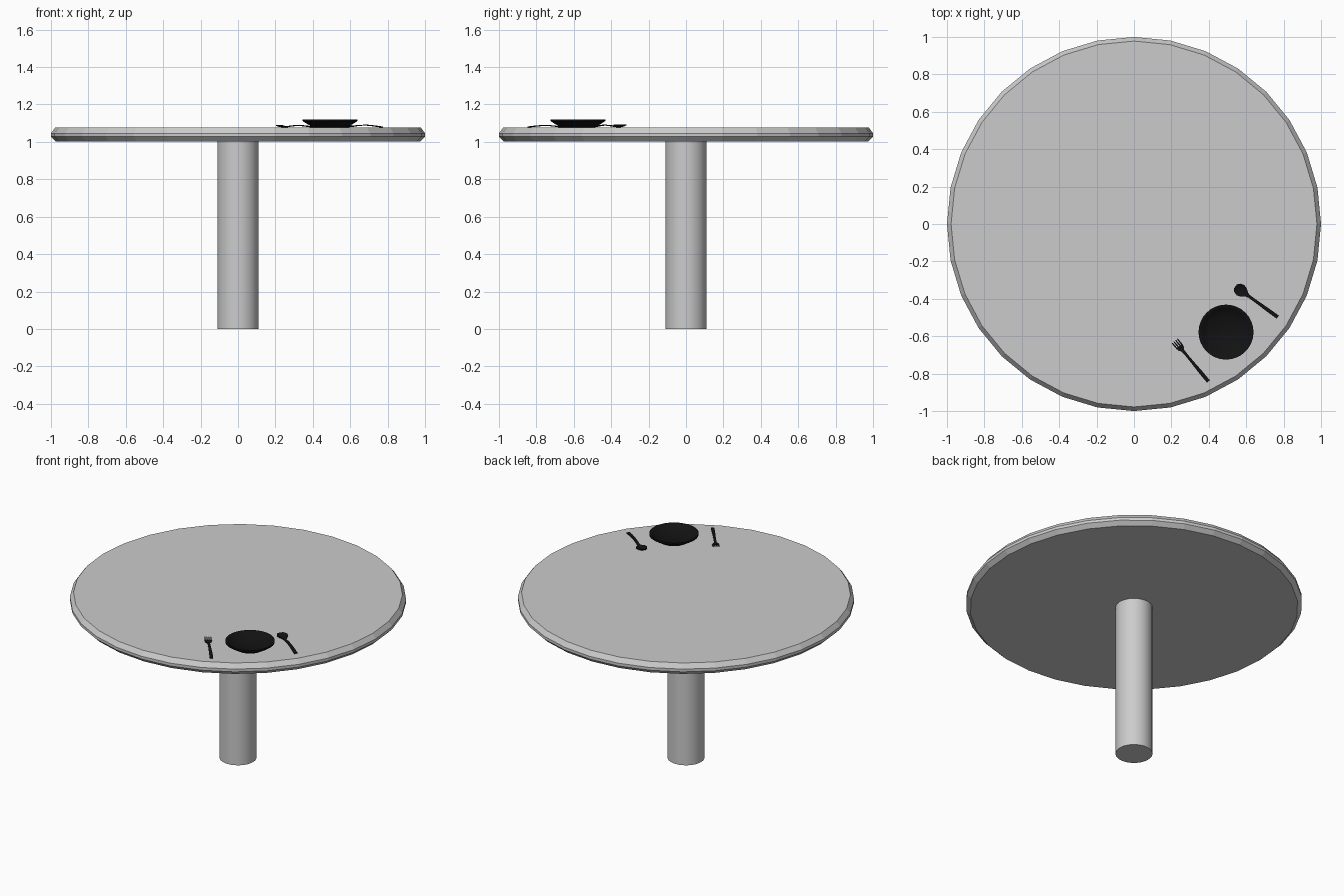
import bpy, bmesh, math
from mathutils import Vector, Matrix

if "Cube" in bpy.data.objects:
    bpy.data.objects.remove(bpy.data.objects["Cube"])

black = bpy.data.materials.new("black")
black.diffuse_color = (0.006, 0.006, 0.006, 1)
black.use_nodes = True
black.node_tree.nodes["Principled BSDF"].inputs["Base Color"].default_value = black.diffuse_color
TOP = 1.076


def finish(name, bm, loc=(0, 0, 0), angle=0, mat=None):
    bmesh.ops.recalc_face_normals(bm, faces=bm.faces)
    me = bpy.data.meshes.new(name)
    bm.to_mesh(me)
    bm.free()
    ob = bpy.data.objects.new(name, me)
    bpy.context.collection.objects.link(ob)
    ob.location = loc
    ob.rotation_euler.z = angle
    if mat:
        me.materials.append(mat)
    return ob


def lathe(name, profile, n=32, smooth=None, **kw):
    """Revolve (radius, z) points and cap both ends."""
    bm = bmesh.new()
    rings = [[bm.verts.new((r * math.cos(2 * math.pi * i / n),
                            r * math.sin(2 * math.pi * i / n), z))
              for i in range(n)] for r, z in profile]
    for a, b in zip(rings, rings[1:]):
        for i in range(n):
            j = (i + 1) % n
            bm.faces.new((a[i], a[j], b[j], b[i]))
    bm.faces.new(rings[0])
    bm.faces.new(rings[-1])
    ob = finish(name, bm, **kw)
    if smooth:
        bpy.ops.object.select_all(action='DESELECT')
        bpy.context.view_layer.objects.active = ob
        ob.select_set(True)
        bpy.ops.object.shade_smooth_by_angle(angle=math.radians(smooth))
    return ob


def strip(bm, stations, thick=0.005, cols=2, offset=0.0):
    """Thin bar along +x from (distance, half width, height, cup depth) stations."""
    rows = []
    for s, w, z, cup in stations:
        ts = [2 * k / (cols - 1) - 1 for k in range(cols)]
        low = [bm.verts.new((s, offset + t * w, z - cup * (1 - t * t))) for t in ts]
        high = [bm.verts.new(v.co + Vector((0, 0, thick))) for v in low]
        rows.append(low + high[::-1])
    m = 2 * cols
    for a, b in zip(rows, rows[1:]):
        for i in range(m):
            j = (i + 1) % m
            bm.faces.new((a[i], a[j], b[j], b[i]))
    for r in (rows[0], rows[-1]):
        for k in range(cols - 1):
            bm.faces.new((r[k], r[k + 1], r[m - 2 - k], r[m - 1 - k]))


# table
lathe("table_leg", [(0.11, 0), (0.11, 1.003)], smooth=30)
lathe("table_top", [(0.975, 1.003), (1.0, 1.028), (1.0, 1.046), (0.978, TOP)])

# plate: flat foot, sloping wall, upright rim, hollow centre
lathe("plate", [(0.09, TOP), (0.132, 1.102), (0.147, 1.112), (0.147, 1.121),
                (0.140, 1.121), (0.126, 1.110), (0.090, 1.086)],
      smooth=40, loc=(0.492, -0.578, 0), mat=black)

# fork: handle and palm, then four tines
bm = bmesh.new()
strip(bm, [(0.036, 0.021, 0.003, 0), (0.052, 0.019, 0.001, 0), (0.066, 0.009, 0.002, 0),
           (0.10, 0.007, 0.006, 0), (0.16, 0.008, 0.010, 0), (0.22, 0.010, 0.007, 0),
           (0.282, 0.010, 0.001, 0)])
for k in range(4):
    strip(bm, [(0, 0.0025, 0.010, 0), (0.018, 0.0035, 0.006, 0), (0.037, 0.0035, 0.003, 0)],
          offset=-0.0175 + k * 0.01167)
finish("fork", bm, (0.218, -0.625, TOP), math.atan2(-0.215, 0.178), black)

# spoon: cupped bowl running into an arched handle
bm = bmesh.new()
strip(bm, [(0, 0.014, 0.012, 0.001), (0.012, 0.027, 0.012, 0.006), (0.034, 0.034, 0.012, 0.011),
           (0.056, 0.027, 0.011, 0.010), (0.074, 0.013, 0.007, 0.004), (0.09, 0.008, 0.005, 0),
           (0.13, 0.008, 0.010, 0), (0.18, 0.009, 0.011, 0), (0.23, 0.010, 0.007, 0),
           (0.28, 0.010, 0.001, 0)], cols=5)
finish("spoon", bm, (0.542, -0.334, TOP), math.atan2(-0.162, 0.224), black)
